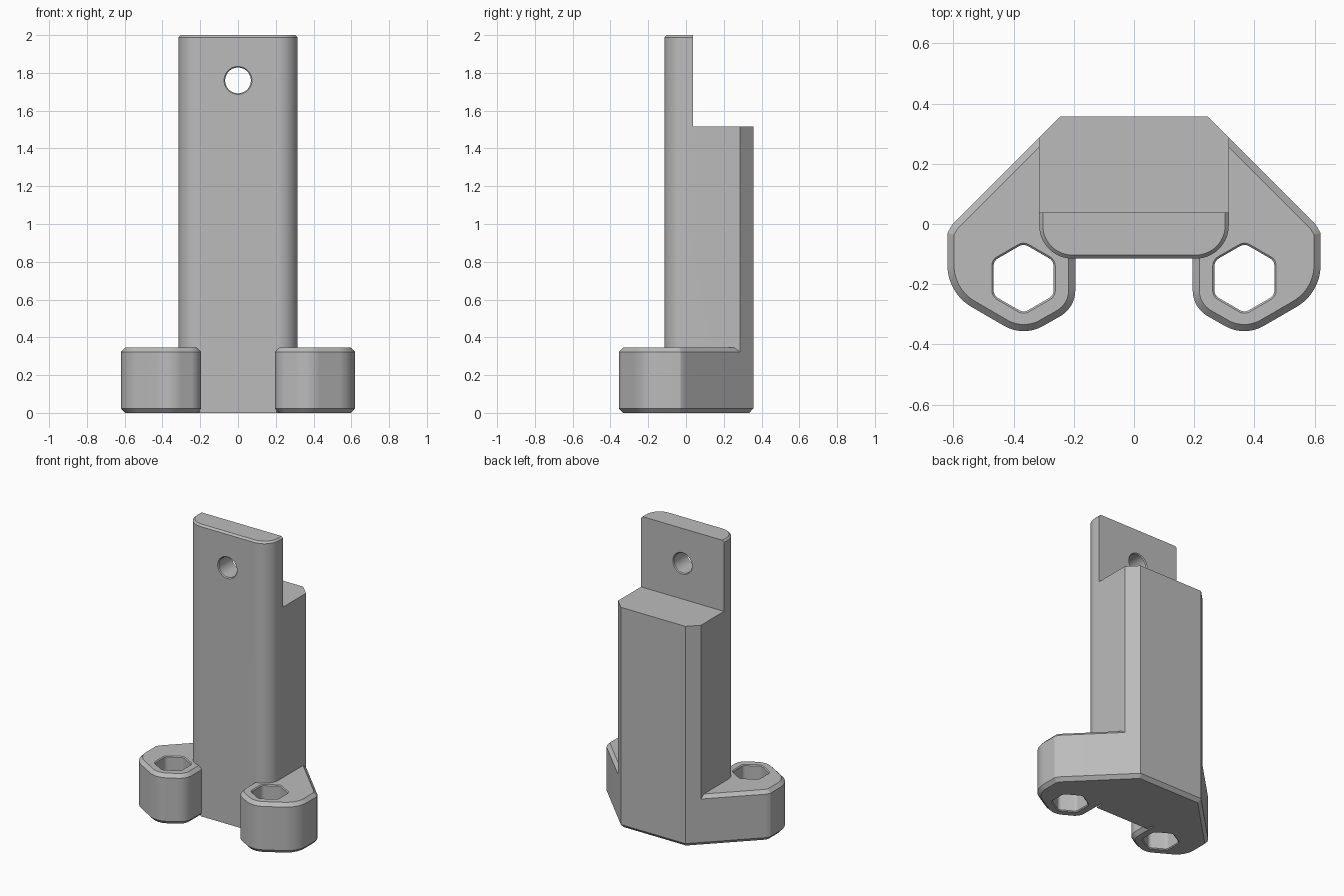
import bpy
import bmesh
from math import cos, sin, tan, pi
from mathutils import Matrix, Vector

if "Cube" in bpy.data.objects:
    bpy.data.objects.remove(bpy.data.objects["Cube"], do_unlink=True)

grey = bpy.data.materials.new("plain grey")
grey.use_nodes = True
GREY = (0.5, 0.5, 0.5, 1)
grey.diffuse_color = GREY
grey.node_tree.nodes["Principled BSDF"].inputs["Base Color"].default_value = GREY


def outline(corners, steps=12):
    """Closed outline from (x, y, corner radius) entries."""
    pts = []
    for i, (x, y, r) in enumerate(corners):
        p = Vector((x, y))
        if r == 0:
            pts.append(p)
            continue
        a = (Vector(corners[i - 1][:2]) - p).normalized()
        b = (Vector(corners[(i + 1) % len(corners)][:2]) - p).normalized()
        half = a.angle(b) / 2
        centre = p + (a + b).normalized() * (r / sin(half))
        start = p + a * (r / tan(half)) - centre
        end = p + b * (r / tan(half)) - centre
        turn = pi - 2 * half
        for k in range(steps + 1):
            t = k / steps
            pts.append(centre + (start * sin((1 - t) * turn) + end * sin(t * turn)) / sin(turn))
    return pts


def inset(pts, d):
    """Move a counter-clockwise outline inward by d."""
    result = []
    for i, p in enumerate(pts):
        a = (p - pts[i - 1]).normalized()
        b = (pts[(i + 1) % len(pts)] - p).normalized()
        na, nb = Vector((-a.y, a.x)), Vector((-b.y, b.x))
        result.append(p + (na + nb) * (d / (1 + na.dot(nb))))
    return result


def loft(name, pts, rings, matrix=Matrix()):
    """Solid through copies of an outline, each ring given as (z, inset)."""
    bm = bmesh.new()
    loops = [[bm.verts.new((p.x, p.y, z)) for p in inset(pts, d)] for z, d in rings]
    n = len(pts)
    for low, high in zip(loops, loops[1:]):
        for i in range(n):
            j = (i + 1) % n
            bm.faces.new((low[i], low[j], high[j], high[i]))
    bm.faces.new(loops[0][::-1])
    bm.faces.new(loops[-1])
    bm.transform(matrix)
    bmesh.ops.recalc_face_normals(bm, faces=bm.faces)
    mesh = bpy.data.meshes.new(name)
    bm.to_mesh(mesh)
    bm.free()
    mesh.materials.append(grey)
    obj = bpy.data.objects.new(name, mesh)
    bpy.context.collection.objects.link(obj)
    return obj


def box(name, x, y0, y1, z0, z1):
    pts = [Vector(c) for c in ((-x, y0), (x, y0), (x, y1), (-x, y1))]
    return loft(name, pts, [(z0, 0), (z1, 0)])


def combine(body, other, operation):
    mod = body.modifiers.new(operation.lower(), "BOOLEAN")
    mod.operation, mod.solver, mod.object = operation, "EXACT", other
    bpy.ops.object.select_all(action="DESELECT")
    bpy.context.view_layer.objects.active = body
    body.select_set(True)
    bpy.ops.object.modifier_apply(modifier=mod.name)
    bpy.data.objects.remove(other, do_unlink=True)


# Base with two rounded feet, chamfered at top and bottom
HOLE_X, HOLE_Y = 0.367, -0.18
half = [(0.195, -0.09, 0), (0.195, -0.278, 0.1), (HOLE_X, -0.376, 0.13),
        (0.62, -0.229, 0.16), (0.62, -0.03, 0), (0.604, -0.002, 0), (0.245, 0.357, 0)]
base_pts = outline(half + [(-x, y, r) for x, y, r in reversed(half)])
bracket = loft("bracket", base_pts, [(0, 0.022), (0.024, 0), (0.322, 0), (0.345, 0.022)])

# Upright column, rounded at the front and chamfered at the back
side = [(0.315, -0.115, 0.11), (0.315, 0.287, 0), (0.245, 0.357, 0)]
column_pts = outline([(-x, y, r) for x, y, r in reversed(side)] + side)
combine(bracket, loft("column", column_pts, [(0.03, 0), (1.988, 0), (2, 0.012)]), "UNION")
combine(bracket, box("column_foot", 0.205, -0.115, 0, 0, 0.1), "UNION")

# Step behind the mounting tab
combine(bracket, box("step_cutter", 1, 0.038, 1, 1.515, 3), "DIFFERENCE")

# Round hole through the tab, edges eased
circle = [Vector((cos(k * pi / 24), sin(k * pi / 24))) * 0.068 for k in range(48)]
turned = Matrix.Translation((0, 0, 1.76)) @ Matrix.Rotation(pi / 2, 4, "X")
combine(bracket, loft("tab_hole", circle,
                      [(-0.046, -0.014), (-0.032, 0), (0.109, 0), (0.123, -0.014)], turned), "DIFFERENCE")

# Hexagonal holes through the feet
for s in (-1, 1):
    hexagon = outline([(s * HOLE_X + 0.115 * sin(k * pi / 3), HOLE_Y - 0.115 * cos(k * pi / 3), 0.03)
                       for k in range(6)], 6)
    combine(bracket, loft("hex_hole", hexagon,
                          [(-0.006, -0.012), (0.006, 0), (0.339, 0), (0.351, -0.012)]), "DIFFERENCE")

# Smooth the rounded corners and keep the flats crisp
bpy.ops.object.shade_smooth_by_angle(angle=pi / 9)
flats = bracket.modifiers.new("flat_faces", "WEIGHTED_NORMAL")
flats.keep_sharp = True
